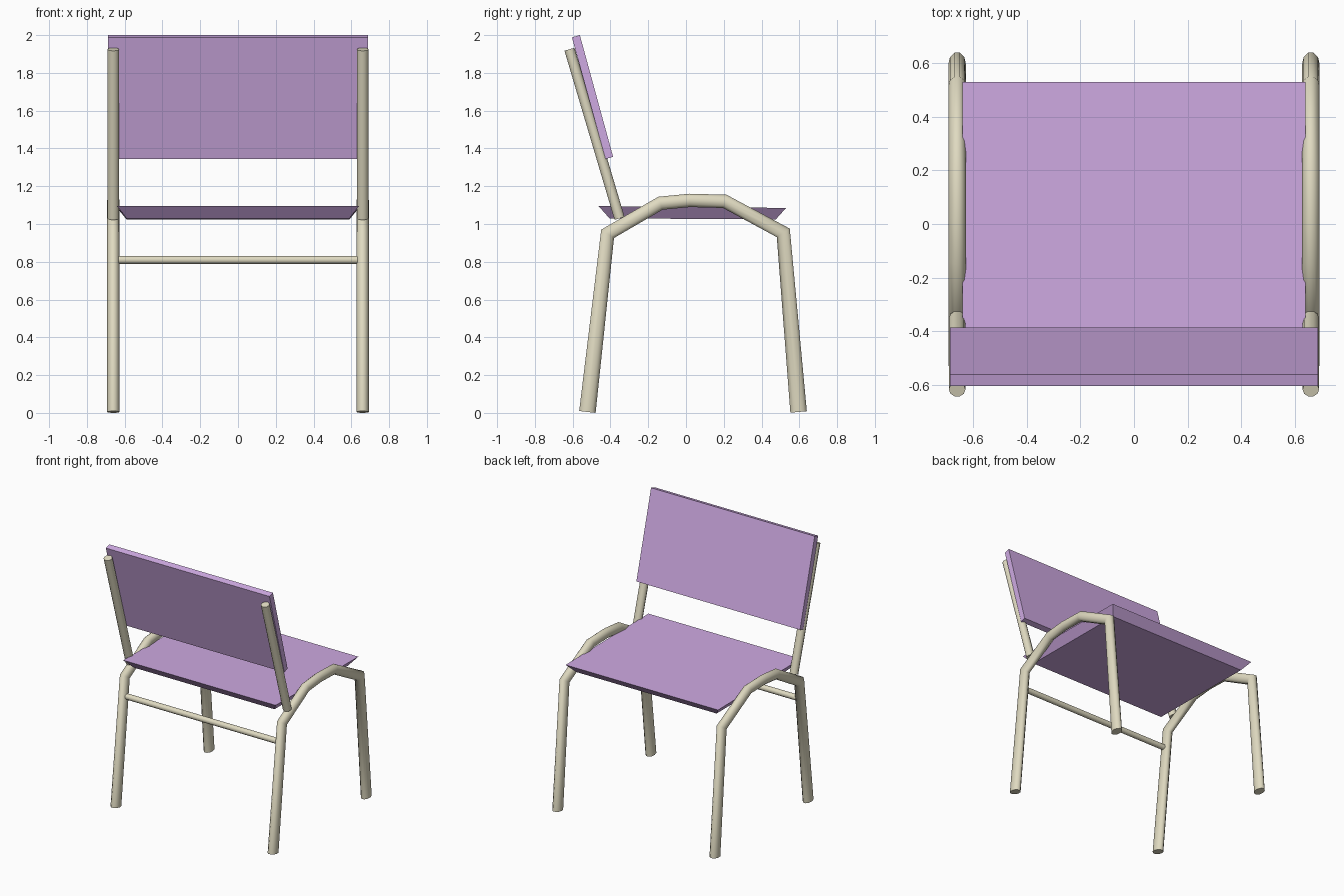
import bpy, bmesh, math
from mathutils import Vector

if "Cube" in bpy.data.objects:
    bpy.data.objects.remove(bpy.data.objects["Cube"])


def material(name, rgb):
    m = bpy.data.materials.new(name)
    m.diffuse_color = (*rgb, 1)
    m.use_nodes = True
    m.node_tree.nodes["Principled BSDF"].inputs["Base Color"].default_value = m.diffuse_color
    return m


METAL = material("cream_metal", (0.74, 0.70, 0.53))
PANEL = material("lilac_panel", (0.62, 0.40, 0.76))


def finish(name, bm, mat, angle=None):
    bmesh.ops.recalc_face_normals(bm, faces=bm.faces)
    mesh = bpy.data.meshes.new(name)
    bm.to_mesh(mesh)
    bm.free()
    mesh.materials.append(mat)
    ob = bpy.data.objects.new(name, mesh)
    bpy.context.collection.objects.link(ob)
    if angle:
        bpy.ops.object.select_all(action='DESELECT')
        ob.select_set(True)
        bpy.context.view_layer.objects.active = ob
        bpy.ops.object.shade_smooth_by_angle(angle=math.radians(angle))
    return ob


def tube(name, path, x, rx, sides=10):
    """Sweep an oval with mitred joints along (y, z, radius) points at a given x."""
    bm = bmesh.new()
    pts = [Vector(p[:2]) for p in path]
    rings = []
    for i, (p, row) in enumerate(zip(pts, path)):
        d0 = (p - pts[max(i - 1, 0)]).normalized()
        d1 = (pts[min(i + 1, len(pts) - 1)] - p).normalized()
        t = (d0 + d1).normalized()
        n = Vector((-t.y, t.x)) * row[2] / max(t.dot(d1 if d1.length else d0), 0.5)
        rings.append([bm.verts.new((x + rx * math.cos(a), p.x + n.x * math.sin(a),
                                    p.y + n.y * math.sin(a)))
                      for a in (2 * math.pi * k / sides for k in range(sides))])
    for a, b in zip(rings, rings[1:]):
        for k in range(sides):
            j = (k + 1) % sides
            bm.faces.new((a[k], a[j], b[j], b[k]))
    bm.faces.new(rings[0])
    bm.faces.new(rings[-1])
    return finish(name, bm, METAL, 45)


def prism(name, lower, upper, mat):
    """Solid between two four-point loops."""
    bm = bmesh.new()
    a = [bm.verts.new(p) for p in lower]
    b = [bm.verts.new(p) for p in upper]
    bm.faces.new(a)
    bm.faces.new(b)
    for k in range(4):
        j = (k + 1) % 4
        bm.faces.new((a[k], a[j], b[j], b[k]))
    return finish(name, bm, mat)


# Side frames (legs and arch in one bent tube) and back posts
LEG_ARCH = [(-0.522, 0.005, 0.046), (-0.415, 0.948, 0.038), (-0.135, 1.11, 0.037),
            (0.02, 1.125, 0.037), (0.205, 1.12, 0.037), (0.515, 0.953, 0.038),
            (0.596, 0.005, 0.046)]
POST = [(-0.352, 1.03, 0.029), (-0.617, 1.925, 0.029)]
for side, x in (("left", -0.66), ("right", 0.66)):
    tube(side + "_leg_frame", LEG_ARCH, x, 0.033)
    tube(side + "_back_post", POST, x, 0.031)

# Cross bar between the legs below the backrest
bm = bmesh.new()
bmesh.ops.create_cone(bm, cap_ends=True, segments=10, radius1=0.022, radius2=0.022, depth=1.29)
bar = finish("cross_bar", bm, METAL, 45)
bar.location = (0, -0.431, 0.81)
bar.rotation_euler = (0, math.pi / 2, 0)


# Seat, a thin slab tapering downwards
def loop(w, y0, z0, y1, z1):
    return [(-w, y0, z0), (w, y0, z0), (w, y1, z1), (-w, y1, z1)]


prism("seat", loop(0.59, -0.405, 1.03, 0.475, 1.024),
      loop(0.64, -0.463, 1.095, 0.53, 1.085), PANEL)

# Backrest, a flat panel leaning with the posts
prism("backrest", loop(0.687, -0.426, 1.344, -0.386, 1.356),
      loop(0.687, -0.604, 1.988, -0.562, 2.0), PANEL)
